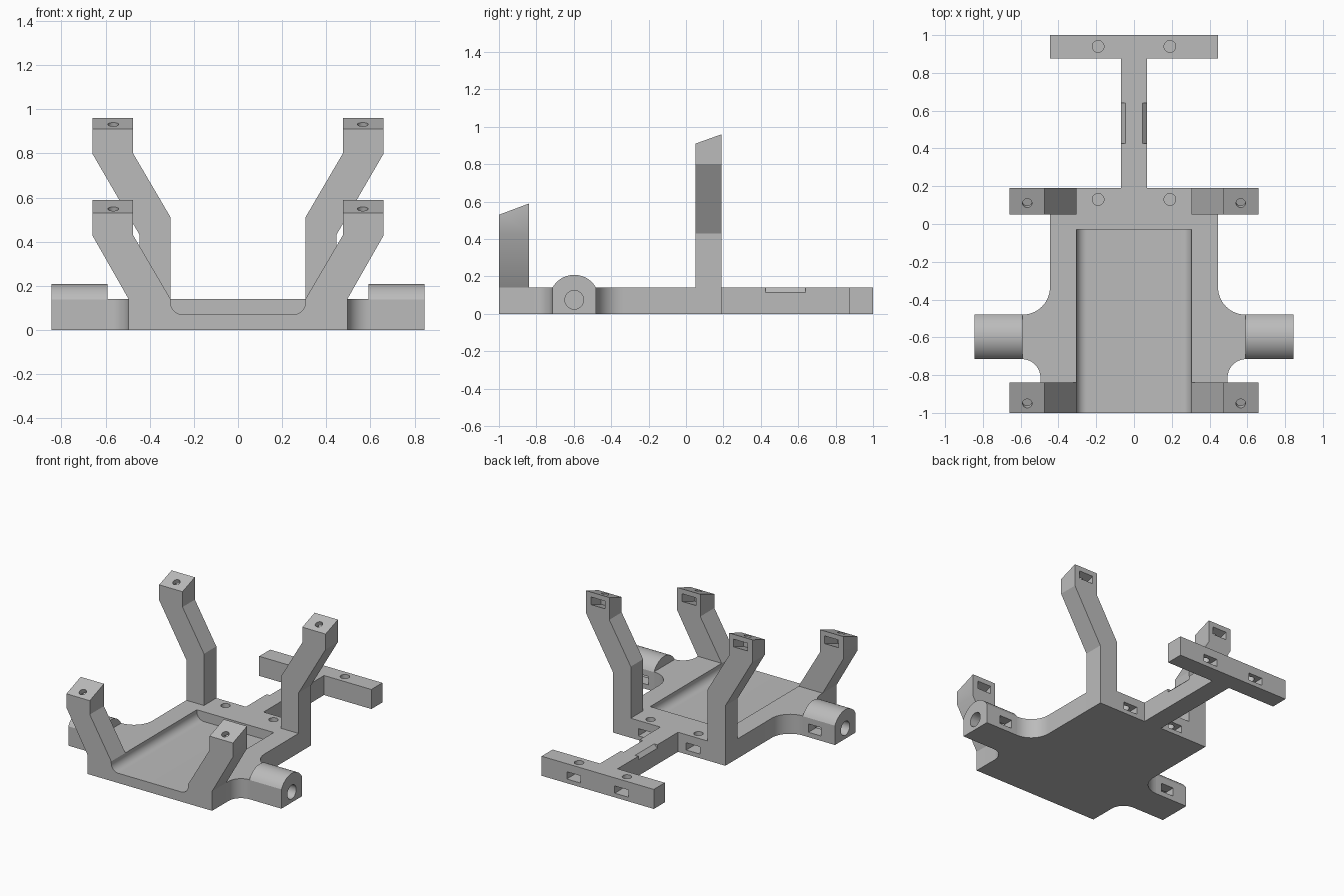
import bpy, bmesh
from math import cos, sin, radians
from mathutils import Vector, Matrix

cube = bpy.data.objects.get("Cube")
if cube:
    bpy.data.objects.remove(cube, do_unlink=True)

grey = bpy.data.materials.new("plain_grey")
grey.use_nodes = True
grey.diffuse_color = (0.5, 0.5, 0.5, 1)
grey.node_tree.nodes["Principled BSDF"].inputs["Base Color"].default_value = (0.5, 0.5, 0.5, 1)


def arc(cx, cy, r, start, end, n=14):
    angles = [radians(start + (end - start) * i / n) for i in range(n + 1)]
    return [(cx + r * cos(a), cy + r * sin(a)) for a in angles]


def mirrored(half):
    return half + [(-u, v) for u, v in reversed(half)]


def make(name, bm):
    bmesh.ops.recalc_face_normals(bm, faces=bm.faces)
    mesh = bpy.data.meshes.new(name)
    bm.to_mesh(mesh)
    bm.free()
    mesh.materials.append(grey)
    obj = bpy.data.objects.new(name, mesh)
    bpy.context.collection.objects.link(obj)
    return obj


def prism(name, points, axis, lo, hi):
    """Extrude a 2D profile along one axis between lo and hi."""
    place = {"x": lambda u, v, w: (w, u, v),
             "y": lambda u, v, w: (u, w, v),
             "z": lambda u, v, w: (u, v, w)}[axis]
    bm = bmesh.new()
    a = [bm.verts.new(place(u, v, lo)) for u, v in points]
    b = [bm.verts.new(place(u, v, hi)) for u, v in points]
    bm.faces.new(a)
    bm.faces.new(b)
    for i in range(len(a)):
        j = (i + 1) % len(a)
        bm.faces.new((a[i], a[j], b[j], b[i]))
    return make(name, bm)


def rod(centre, axis, radius, length):
    turn = Vector(axis).to_track_quat("Z", "Y").to_matrix().to_4x4()
    bm = bmesh.new()
    bmesh.ops.create_cone(bm, cap_ends=True, segments=32, radius1=radius, radius2=radius,
                          depth=length, matrix=Matrix.Translation(centre) @ turn)
    return make("hole_cutter", bm)


def cut(obj, cutter):
    mod = obj.modifiers.new("cut", "BOOLEAN")
    mod.operation = "DIFFERENCE"
    mod.solver = "EXACT"
    mod.object = cutter
    bpy.context.view_layer.objects.active = obj
    bpy.ops.object.modifier_apply(modifier=mod.name)
    bpy.data.objects.remove(cutter, do_unlink=True)


def box(x, y, z):
    return prism("slot_cutter", [(y[0], z[0]), (y[1], z[0]), (y[1], z[1]), (y[0], z[1])],
                 "x", min(x), max(x))


# Chassis plate with filleted axle arms, neck and rear crossbar
T = 0.14
half = ([(0.495, -1)] + arc(0.595, -0.815, 0.1, 180, 90) + arc(0.59, -0.335, 0.145, 270, 180)
        + [(0.445, 0.19), (0.07, 0.19), (0.07, 0.875), (0.445, 0.875), (0.445, 1)])
plate = prism("chassis_plate", mirrored(half), "z", 0, T)

# Open-fronted tray with rounded lower edges
tray = [(0.305, 0.2)] + arc(0.25, 0.125, 0.055, 0, -90, 10)
cut(plate, prism("tray_cutter", mirrored(tray), "y", -1.1, -0.03))

for s in (1, -1):
    # Chamfered notches along the neck
    notch = [(s * 0.035, 0.15), (s * 0.08, 0.105), (s * 0.08, 0.15)]
    cut(plate, prism("notch_cutter", notch, "y", 0.425, 0.64))
    # Screw holes with nut slots opening to the back
    for hole_y, back in ((0.13, 0.19), (0.94, 1.0)):
        x = s * 0.19
        cut(plate, rod((x, hole_y, 0.11), (0, 0, 1), 0.031, 0.1))
        cut(plate, box((x - 0.055, x + 0.055), (hole_y - 0.045, back + 0.02), (0.03, 0.082)))


# Bent legs with sloping tops
def leg(name, side, profile, front, back, top, drop, hole_y):
    obj = prism(name, [(side * u, v) for u, v in profile], "y", front, back)
    for v in obj.data.vertices:
        if v.co.z > top - 0.01 and v.co.y < front + 0.01:
            v.co.z -= drop
    slope = drop / (back - front)

    def surface(y):
        return top + (y - back) * slope

    x = side * 0.565
    y0, y1 = hole_y - 0.035, back + 0.02
    slot = [(y0, surface(y0) - 0.09), (y1, surface(y1) - 0.09),
            (y1, surface(y1) - 0.035), (y0, surface(y0) - 0.035)]
    cut(obj, rod((x, hole_y, surface(hole_y)), (0, -slope, 1), 0.025, 0.12))
    cut(obj, prism("slot_cutter", slot, "x", x - 0.055, x + 0.055))
    return obj


parts = [plate]
rear = [(0.305, T), (0.305, 0.51), (0.475, 0.80), (0.475, 0.96),
        (0.66, 0.96), (0.66, 0.80), (0.445, 0.43), (0.445, T)]
fore = [(0.305, T), (0.475, 0.43), (0.475, 0.59), (0.66, 0.59), (0.66, 0.43), (0.495, T)]
for s, label in ((1, "left"), (-1, "right")):
    parts.append(leg("rear_leg_" + label, s, rear, 0.05, 0.19, 0.96, 0.05, 0.11))
    parts.append(leg("front_leg_" + label, s, fore, -1, -0.84, 0.59, 0.06, -0.95))

    # Round-topped axle block, bored from its end, with a slot at the back
    yc, zc = -0.5975, 0.075
    shape = [(yc + 0.1175, 0)] + arc(yc, zc, 0.1335, 28.3, 151.7, 20) + [(yc - 0.1175, 0)]
    axle = prism("axle_block_" + label, shape, "x", *sorted((s * 0.59, s * 0.845)))
    cut(axle, rod((s * 0.75, yc, zc), (1, 0, 0), 0.05, 0.26))
    cut(axle, box((s * 0.635, s * 0.735), (yc - 0.05, yc + 0.15), (0.035, 0.095)))
    parts.append(axle)

# Smooth the fillets and bores, keep the edges sharp
bpy.ops.object.select_all(action="DESELECT")
for obj in parts:
    obj.select_set(True)
bpy.context.view_layer.objects.active = plate
bpy.ops.object.shade_smooth_by_angle(angle=radians(30))
